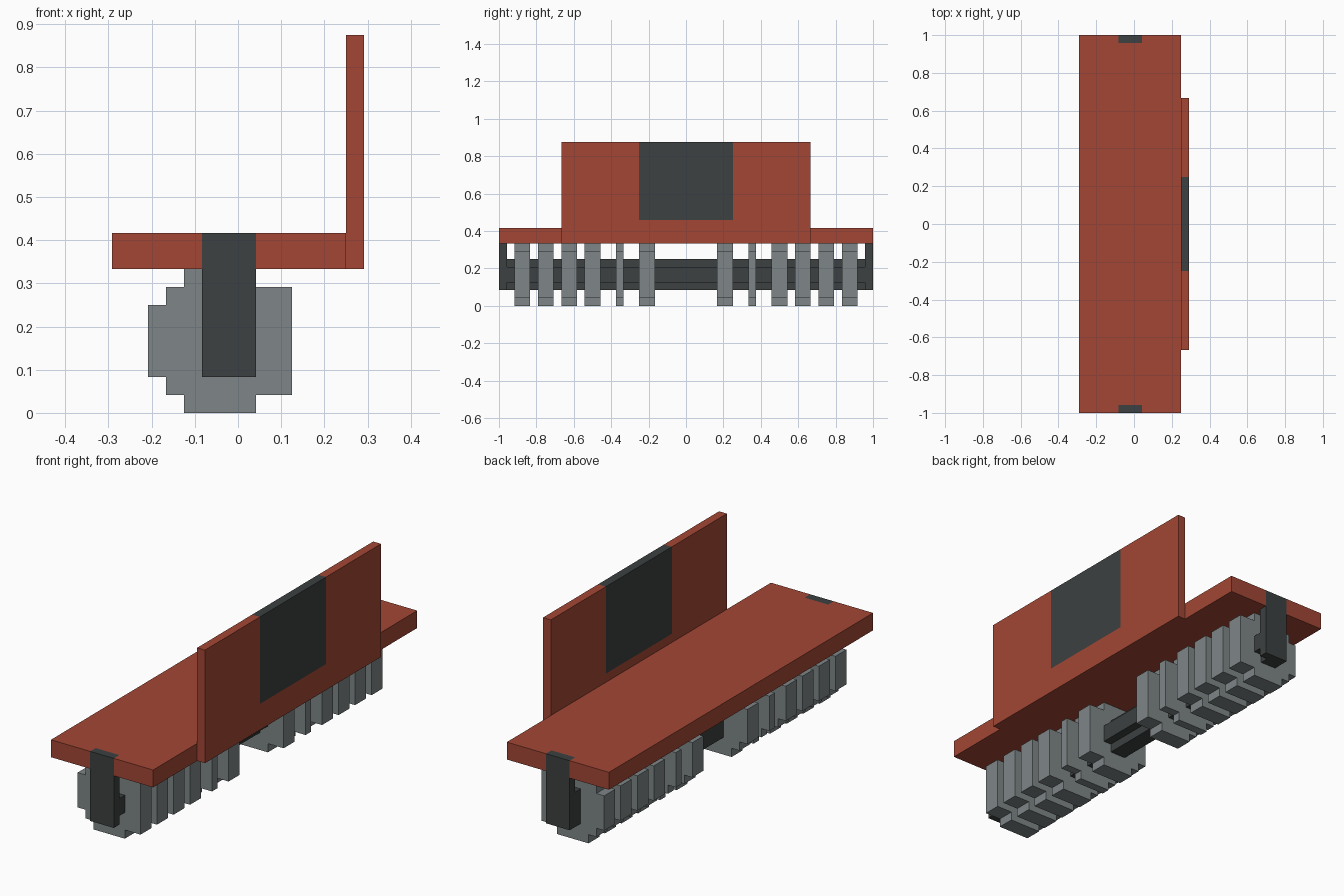
import bpy
import bmesh

if "Cube" in bpy.data.objects:
    bpy.data.objects.remove(bpy.data.objects["Cube"], do_unlink=True)

U = 1 / 24  # modelling grid step


def material(name, color):
    m = bpy.data.materials.new(name)
    m.use_nodes = True
    m.diffuse_color = (*color, 1)
    bsdf = m.node_tree.nodes["Principled BSDF"]
    bsdf.inputs["Base Color"].default_value = (*color, 1)
    bsdf.inputs["Roughness"].default_value = 0.8
    return m


red = material("brick red", (0.36, 0.062, 0.035))
dark = material("charcoal", (0.046, 0.052, 0.052))
grey = material("steel grey", (0.21, 0.237, 0.245))


def prism(name, profile, axis, lo, hi, mat):
    """Extrude a flat profile along an axis, in grid steps."""
    place = {"x": lambda a, b, t: (t, a, b),
             "y": lambda a, b, t: (a, t, b),
             "z": lambda a, b, t: (a, b, t)}[axis]
    bm = bmesh.new()
    ends = [[bm.verts.new([c * U for c in place(a, b, t)]) for a, b in profile]
            for t in (lo, hi)]
    n = len(profile)
    bm.faces.new(ends[0])
    bm.faces.new(ends[1])
    for i in range(n):
        j = (i + 1) % n
        bm.faces.new((ends[0][i], ends[0][j], ends[1][j], ends[1][i]))
    bmesh.ops.recalc_face_normals(bm, faces=bm.faces)
    mesh = bpy.data.meshes.new(name)
    bm.to_mesh(mesh)
    bm.free()
    mesh.materials.append(mat)
    ob = bpy.data.objects.new(name, mesh)
    bpy.context.collection.objects.link(ob)
    return ob


def rect(a0, a1, b0, b1):
    return [(a0, b0), (a1, b0), (a1, b1), (a0, b1)]


# Deck, notched at each end for the hangers
notched = [(-7, -24), (-2, -24), (-2, -23), (1, -23), (1, -24), (6, -24)]
deck = notched + [(x, -y) for x, y in reversed(notched)]
prism("deck", deck, "z", 8, 10, red)

# Upright side board with a dark panel set into its top
half = [(16, 8), (16, 21), (6, 21), (6, 11)]
side = half + [(-y, z) for y, z in reversed(half)]
prism("side_board", side, "x", 6, 7, red)
prism("side_panel", rect(-6, 6, 11, 21), "x", 6, 7, dark)

# Axle with its stepped edge
axle = [(-2, 2), (0, 2), (0, 3), (1, 3), (1, 5), (0, 5), (0, 6), (-2, 6)]
prism("axle", axle, "y", -23, 23, dark)

# Stepped rollers, mirrored front to back, and the end hangers
lower = [(-5, 4), (-5, 2), (-4, 2), (-4, 1), (-3, 1), (-3, 0),
         (1, 0), (1, 1), (3, 1)]
roller = lower + [(x, 8 - z) for x, z in reversed(lower[1:])]
spans = [(4, 6), (8, 9), (11, 13), (14, 16), (17, 19), (20, 22)]
for label, s in (("front", -1), ("back", 1)):
    for i, (a, b) in enumerate(spans):
        prism(f"{label}_roller_{i + 1}", roller, "y", s * a, s * b, grey)
    prism(f"{label}_hanger", rect(-2, 1, 2, 10), "y", s * 23, s * 24, dark)
